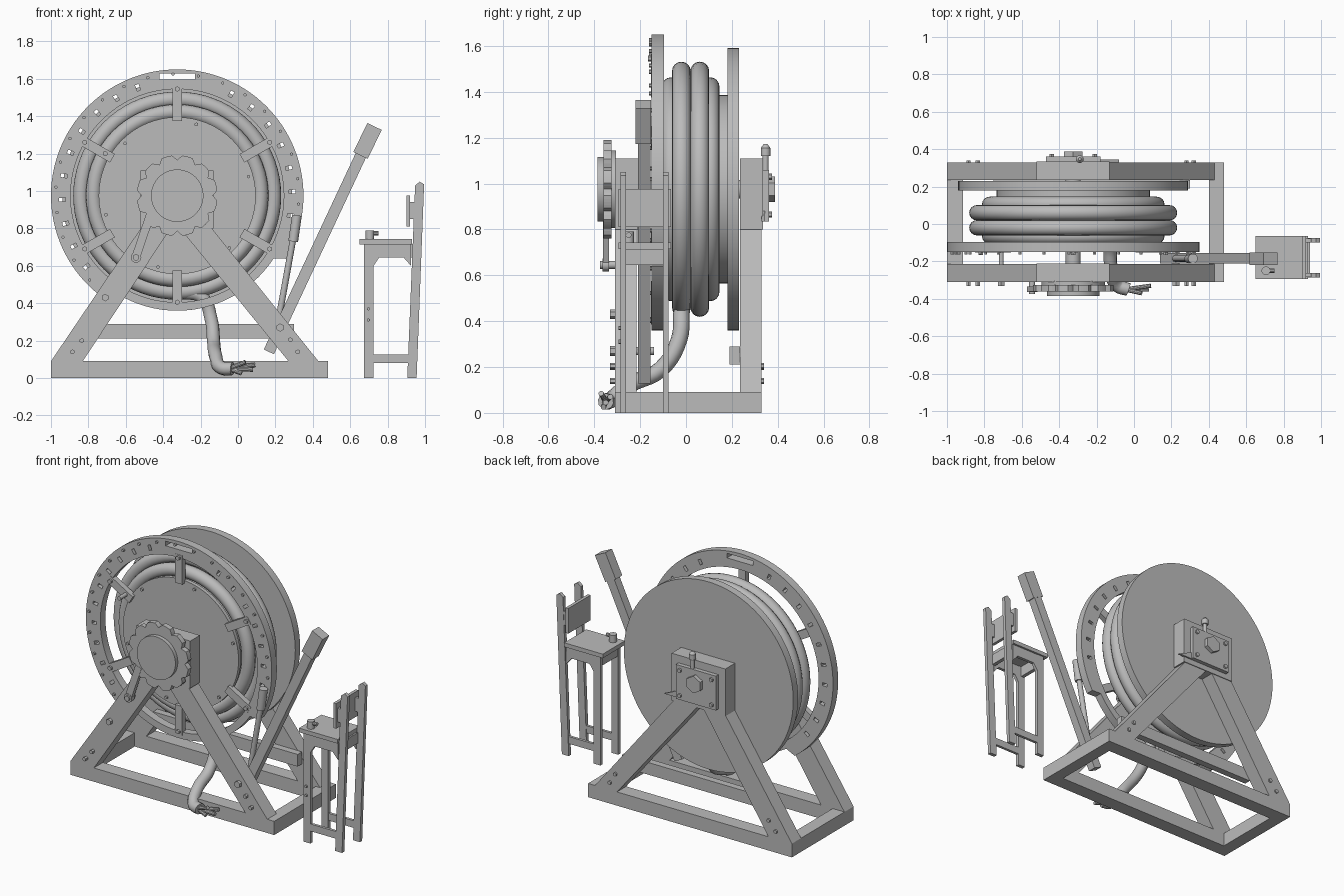
import bpy, bmesh, math
from mathutils import Vector, Matrix

if "Cube" in bpy.data.objects:
    bpy.data.objects.remove(bpy.data.objects["Cube"], do_unlink=True)

grey = bpy.data.materials.new("plain_grey")
grey.use_nodes = True
grey.diffuse_color = (0.5, 0.5, 0.5, 1)
grey.node_tree.nodes["Principled BSDF"].inputs["Base Color"].default_value = (0.5, 0.5, 0.5, 1)

CX, CZ = -0.325, 0.975  # reel axis


def finish(name, bm, smooth=False):
    bmesh.ops.recalc_face_normals(bm, faces=bm.faces)
    me = bpy.data.meshes.new(name)
    bm.to_mesh(me)
    bm.free()
    me.materials.append(grey)
    if smooth:
        me.polygons.foreach_set("use_smooth", [True] * len(me.polygons))
        me.set_sharp_from_angle(angle=math.radians(35))
    ob = bpy.data.objects.new(name, me)
    bpy.context.collection.objects.link(ob)
    return ob


def prism(name, pts, y0, y1):
    """Outline in x-z, extruded along y."""
    bm = bmesh.new()
    face = bm.faces.new([bm.verts.new((x, y0, z)) for x, z in pts])
    new = bmesh.ops.extrude_face_region(bm, geom=[face])["geom"]
    bmesh.ops.translate(bm, vec=(0, y1 - y0, 0), verts=[v for v in new if isinstance(v, bmesh.types.BMVert)])
    return finish(name, bm)


def box(name, x0, x1, y0, y1, z0, z1):
    return prism(name, [(x0, z0), (x1, z0), (x1, z1), (x0, z1)], y0, y1)


def beam(name, a, b, width, y0, y1):
    a, b = Vector(a), Vector(b)
    d = (b - a).normalized()
    n = Vector((-d.y, d.x)) * width / 2
    return prism(name, [a + n, a - n, b - n, b + n], y0, y1)


def rod(name, a, b, r, r2=None, sides=32):
    a, b = Vector(a), Vector(b)
    bm = bmesh.new()
    m = Matrix.Translation((a + b) / 2) @ (b - a).to_track_quat("Z", "Y").to_matrix().to_4x4()
    bmesh.ops.create_cone(bm, cap_ends=True, segments=sides, radius1=r, radius2=r if r2 is None else r2,
                          depth=(b - a).length, matrix=m)
    return finish(name, bm, sides > 8)


def disc(name, r, y0, y1, x=CX, z=CZ, sides=64):
    return rod(name, (x, y0, z), (x, y1, z), r, sides=sides)


def polar(r, deg):
    t = math.radians(deg)
    return CX + r * math.cos(t), CZ + r * math.sin(t)


def tube(name, pts, r):
    cu = bpy.data.curves.new(name, "CURVE")
    cu.dimensions = "3D"
    cu.bevel_depth, cu.bevel_resolution, cu.use_fill_caps = r, 3, True
    cu.resolution_u = 5
    sp = cu.splines.new("BEZIER")
    sp.bezier_points.add(len(pts) - 1)
    for p, co in zip(sp.bezier_points, pts):
        p.co = co
        p.handle_left_type = p.handle_right_type = "AUTO"
    cu.materials.append(grey)
    ob = bpy.data.objects.new(name, cu)
    bpy.context.collection.objects.link(ob)


# Base frame
box("base_front", -1, 0.48, -0.31, -0.215, 0, 0.09)
box("base_rear", -1, 0.48, 0.235, 0.33, 0, 0.09)
box("base_left", 0.4, 0.48, -0.215, 0.235, 0, 0.09)
box("base_right", -1, -0.915, -0.215, 0.235, 0, 0.09)
box("rear_crossbar", -0.75, 0.3, 0.19, 0.235, 0.21, 0.29)

# A-frame legs and bearing blocks
for side, y0, y1 in (("front", -0.31, -0.215), ("rear", 0.235, 0.33)):
    prism(side + "_right_leg", [(-1, 0.09), (-0.83, 0.09), (-0.36, 0.8), (-0.52, 0.8)], y0, y1)
    prism(side + "_left_leg", [(0.27, 0.09), (0.43, 0.09), (-0.14, 0.8), (-0.31, 0.8)], y0, y1)
    box(side + "_bearing_block", -0.52, -0.13, y0, y1 + 0.005, 0.8, 1.11)
for x, z, r in ((-0.71, 0.43, 0.02), (0.225, 0.27, 0.022), (-0.835, 0.2, 0.013),
                (-0.885, 0.14, 0.013), (0.28, 0.205, 0.013), (0.32, 0.14, 0.013)):
    disc("leg_bolt", r, -0.332, -0.3, x, z, 6)
    if r < 0.015:
        disc("rear_leg_bolt", r, 0.325, 0.34, x, z, 6)

# Drum, rear flange and axle
disc("drum", 0.41, -0.125, 0.18)
disc("front_drum_plate", 0.42, -0.13, -0.105)
disc("rear_flange", 0.615, 0.18, 0.23, sides=96)
disc("axle", 0.04, -0.22, 0.24, sides=24)
for i in range(6):
    x, z = polar(0.395, 15 + i * 60)
    disc("drum_bolt", 0.01, -0.14, -0.12, x, z, 6)

# Front ring, with a wider rim everywhere but the bottom
bm = bmesh.new()
rows = []
for i in range(120):
    a = i * 3
    outer = 0.615 if 234 < a < 330 else 0.675
    rows.append([bm.verts.new((x, y, z)) for r, y in
                 ((0.57, -0.15), (outer, -0.15), (outer, -0.097), (0.57, -0.097))
                 for x, z in [polar(r, a)]])
for i, row in enumerate(rows):
    nxt = rows[(i + 1) % len(rows)]
    for k in range(4):
        bm.faces.new((row[k], row[(k + 1) % 4], nxt[(k + 1) % 4], nxt[k]))
ring = finish("front_ring", bm, True)

# Slots cut through the ring
bm = bmesh.new()
slots = [(a, 0.615, 0.034, 0.02) for a in range(-10, 230, 12) if not 72 < a < 108] + [(90, 0.637, 0.03, 0.19)]
for a, r, length, width in slots:
    x, z = polar(r, a)
    m = (Matrix.Translation((x, -0.125, z)) @ Matrix.Rotation(-math.radians(a), 4, "Y")
         @ Matrix.Diagonal((length, 0.2, width, 1)))
    bmesh.ops.create_cube(bm, size=1, matrix=m)
cutter = finish("slot_cutter", bm)
cutter.hide_render = True
cutter.hide_set(True)
cutter.display_type = "WIRE"
mod = ring.modifiers.new("slots", "BOOLEAN")
mod.object, mod.solver = cutter, "EXACT"

# Ring spokes and bolts
for i in range(6):
    a = 30 + i * 60
    beam("ring_spoke", polar(0.4, a), polar(0.59, a), 0.052, -0.152, -0.115)
    x, z = polar(0.57, a)
    disc("spoke_bolt", 0.014, -0.165, -0.14, x, z, 6)
for a in range(-16, 235, 12):
    x, z = polar(0.65 if a % 24 else 0.59, a)
    disc("ring_bolt", 0.009, -0.162, -0.14, x, z, 6)
disc("ring_pin", 0.013, -0.22, -0.14, -0.71, 1.2, 12)

# Wound hose coils
for y, outer in ((-0.065, 0.488), (-0.02, 0.556), (0.06, 0.556), (0.105, 0.488)):
    bpy.ops.mesh.primitive_torus_add(major_radius=outer - 0.041, minor_radius=0.041, major_segments=72,
                                     minor_segments=16, location=(CX, y, CZ), rotation=(math.pi / 2, 0, 0))
    coil = bpy.context.object
    coil.name = "hose_coil"
    coil.data.materials.append(grey)
    bpy.ops.object.shade_smooth()

# Loose hose end and its cables
tube("hose_tail", [(-0.3, -0.02, 0.46), (-0.19, -0.02, 0.43), (-0.145, -0.03, 0.32), (-0.13, -0.11, 0.19),
                   (-0.12, -0.25, 0.12), (-0.09, -0.33, 0.055), (-0.03, -0.35, 0.05)], 0.036)
for dx, dy, z in ((0.08, -0.35, 0.045), (0.04, -0.37, 0.085), (0.09, -0.33, 0.07), (0.02, -0.36, 0.025)):
    rod("cable_end", (-0.05, -0.35, 0.05), (dx, dy, z), 0.012, sides=10)

# Front hand wheel with scalloped edge
edge = []
for i in range(96):
    notch = max(0, math.cos(math.radians(i * 45))) ** 2
    edge.append(polar(0.216 - 0.026 * notch, i * 3.75))
prism("hand_wheel", edge, -0.36, -0.325)
disc("wheel_shaft", 0.17, -0.33, -0.305)
disc("wheel_cap", 0.14, -0.385, -0.355)
beam("crank_arm", (-0.47, 0.87), (-0.545, 0.65), 0.045, -0.362, -0.335)
disc("crank_end", 0.028, -0.364, -0.335, -0.545, 0.645, 20)
disc("crank_pin", 0.017, -0.375, -0.3, -0.545, 0.645, 16)

# Rear bearing cover, hex nut and fitting
box("rear_cover", -0.47, -0.18, 0.33, 0.362, 0.835, 1.06)
prism("cover_tab", [(-0.18, 0.835), (-0.08, 0.835), (-0.18, 0.88)], 0.33, 0.345)
disc("rear_hex_nut", 0.056, 0.36, 0.388, sides=6)
for x in (-0.44, -0.21):
    for z in (0.865, 1.03):
        disc("cover_bolt", 0.014, 0.36, 0.374, x, z, 6)
rod("fitting_neck", (-0.29, 0.347, 1.05), (-0.29, 0.347, 1.12), 0.013, sides=12)
rod("fitting_body", (-0.29, 0.347, 1.12), (-0.29, 0.347, 1.155), 0.021, sides=16)
rod("fitting_tip", (-0.29, 0.347, 1.155), (-0.29, 0.347, 1.172), 0.021, 0.008, 16)

# Lever and link rod
beam("lever", (0.165, 0.14), (0.68, 1.24), 0.06, -0.21, -0.155)
beam("lever_grip", (0.655, 1.19), (0.73, 1.345), 0.085, -0.22, -0.152)
rod("link_rod", (0.22, -0.185, 0.33), (0.305, -0.185, 0.8), 0.017, sides=16)
rod("link_sleeve", (0.295, -0.185, 0.73), (0.315, -0.185, 0.87), 0.026, sides=20)
disc("lever_pivot", 0.018, -0.3, -0.14, 0.225, 0.27, 16)

# Chair
box("seat", 0.65, 0.93, -0.295, -0.065, 0.715, 0.742)
for y0 in (-0.285, -0.1):
    y1 = y0 + 0.024
    box("chair_front_leg", 0.675, 0.725, y0, y1, 0, 0.715)
    prism("chair_back_post", [(0.905, 0), (0.955, 0), (0.995, 1.035), (0.972, 1.05), (0.947, 1.03)], y0, y1)
    box("chair_side_rail", 0.725, 0.92, y0 + 0.003, y1 - 0.003, 0.08, 0.127)
    prism("chair_apron", [(0.725, 0.6), (0.755, 0.645), (0.885, 0.645), (0.925, 0.6), (0.925, 0.715), (0.725, 0.715)],
          y0 + 0.002, y1 - 0.002)
box("chair_front_apron", 0.68, 0.705, -0.265, -0.1, 0.645, 0.715)
box("chair_rear_apron", 0.915, 0.94, -0.265, -0.1, 0.645, 0.715)
box("back_panel", 0.9, 0.92, -0.295, -0.065, 0.81, 0.975)
for y in (-0.273, -0.088):
    box("panel_bracket", 0.915, 0.955, y - 0.01, y + 0.01, 0.85, 0.94)
rod("seat_knob", (0.705, -0.25, 0.74), (0.705, -0.25, 0.79), 0.023, sides=20)
rod("knob_handle", (0.705, -0.25, 0.775), (0.75, -0.25, 0.775), 0.012, sides=10)
for z in (0.31, 0.37):
    disc("chair_bolt", 0.009, -0.295, -0.28, 0.697, z, 6)
